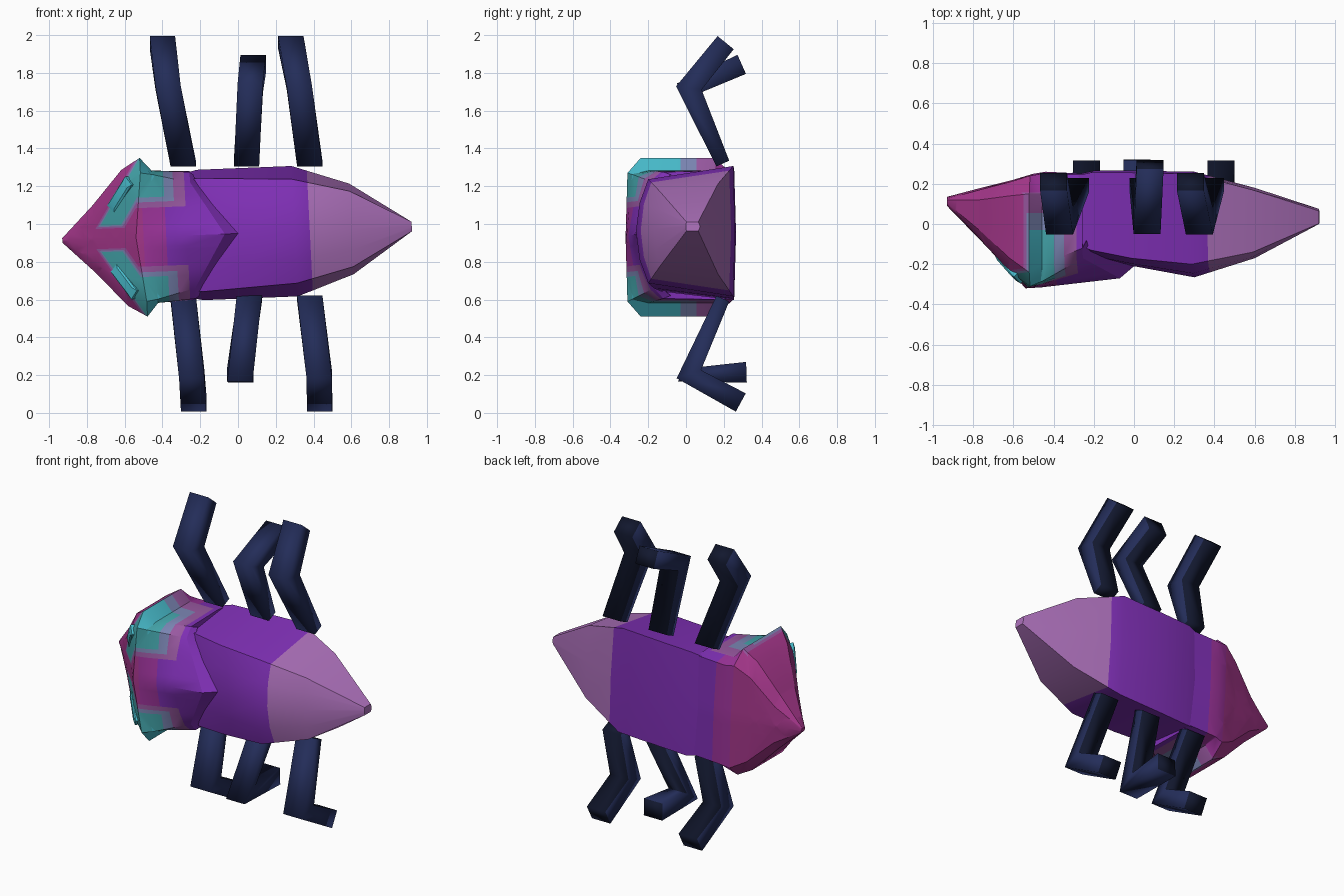
import bpy
import bmesh
from math import radians
from mathutils import Matrix, Vector

cube = bpy.data.objects.get("Cube")
if cube:
    bpy.data.objects.remove(cube, do_unlink=True)


def material(name, red, green, blue):
    mat = bpy.data.materials.new(name)
    mat.use_nodes = True
    mat.diffuse_color = (red, green, blue, 1)
    mat.node_tree.nodes["Principled BSDF"].inputs["Base Color"].default_value = (red, green, blue, 1)
    return mat


magenta = material("magenta", .38, .038, .26)
plum = material("plum", .34, .034, .33)
violet = material("violet", .22, .03, .48)
pale = material("pale purple", .42, .165, .5)
teal = material("teal", .058, .38, .41)
slate = material("slate blue", .2, .24, .46)
mauve = material("mauve", .32, .1, .36)
navy = material("navy", .017, .026, .1)
dark_navy = material("dark navy", .006, .009, .028)
cyan = material("cyan", .065, .5, .6)

# Body axis leans slightly: shear from the symmetric local frame into place
LEAN = Matrix(((1, 0, -.05, 0), (0, 1, 0, 0), (.04, 0, 1, .95), (0, 0, 0, 1)))


def finish(name, bm, mats, rule=None, lean=True, angle=30):
    bmesh.ops.recalc_face_normals(bm, faces=bm.faces)
    if rule:
        for face in bm.faces:
            face.material_index = mats.index(rule(face))
    if lean:
        bm.transform(LEAN)
    mesh = bpy.data.meshes.new(name)
    bm.to_mesh(mesh)
    bm.free()
    obj = bpy.data.objects.new(name, mesh)
    bpy.context.collection.objects.link(obj)
    for mat in mats:
        mesh.materials.append(mat)
    bpy.ops.object.select_all(action='DESELECT')
    obj.select_set(True)
    bpy.context.view_layer.objects.active = obj
    bpy.ops.object.shade_smooth_by_angle(angle=radians(angle))


def loft(halves):
    """Skin half rings, each mirrored across the middle plane."""
    bm = bmesh.new()
    rings = []
    for half in halves:
        mirrored = [(x, y, -w) for x, y, w in reversed(half[1:-1])]
        rings.append([bm.verts.new(p) for p in half + mirrored])
    for a, b in zip(rings, rings[1:]):
        for i in range(len(a)):
            j = (i + 1) % len(a)
            bm.faces.new((a[i], a[j], b[j], b[i]))
    bm.faces.new(rings[0])
    bm.faces.new(rings[-1])
    return bm


def cut(bm, normal, offset):
    normal = Vector(normal)
    bmesh.ops.bisect_plane(bm, geom=bm.verts[:] + bm.edges[:] + bm.faces[:], dist=.0001,
                           plane_co=normal * (offset / normal.length_squared), plane_no=normal)


# Abdomen with a long pale tail
def abdomen_ring(x, back, edge, edge_w, belly, belly_w):
    return [(x, back, 0), (x, back * .7 + edge * .3, edge_w * .55), (x, edge, edge_w),
            (x, belly, belly_w), (x, belly + .01, 0)]


TAIL_START = .38
bm = loft([abdomen_ring(*r) for r in (
    (-.36, -.08, -.06, .28, .22, .31),
    (-.2, -.17, -.13, .3, .255, .345),
    (0, -.21, -.17, .29, .255, .345),
    (.3, -.265, -.2, .275, .25, .345),
    (.6, -.17, -.14, .2, .17, .24),
    (.92, 0, .002, .025, .065, .025))])
cut(bm, (1, 0, 0), TAIL_START)
finish("abdomen", bm, [violet, pale],
       lambda f: pale if f.calc_center_median().x > TAIL_START else violet)


# Head and pointed neck shield, one continuous skin
def head_ring(x, back, back_w, side, side_w, low, belly):
    return [(x, back - .01, 0), (x, back, back_w), (x, side, side_w),
            (x, low, side_w), (x, belly, back_w), (x, belly + .01, 0)]


rings = [head_ring(*r) for r in (
    (-.93, .1, .01, .105, .012, .12, .125),
    (-.76, -.075, .12, -.03, .18, .12, .17),
    (-.6, -.24, .28, -.17, .36, .14, .21),
    (-.5, -.31, .34, -.24, .42, .15, .24),
    (-.44, -.285, .33, -.2, .35, .15, .25))]
rings[3][0] = (-.54, -.32, 0)
rings[4][0] = (-.46, -.315, 0)
flank = [(-.24, .15, .34), (-.24, .245, .33), (-.24, .25, 0)]
rings.append([(-.07, -.27, 0), (-.24, -.17, .28), (-.24, -.12, .335)] + flank)
bm = loft(rings)
# Overhanging rear lip of the shield
under = [(0, -.21, 0), (-.21, -.12, .29), (-.22, -.08, .32)]
for side in (1, -1):
    lip = [bm.verts.new((x, y, w * side)) for x, y, w in rings[5][:3] + under[::-1]]
    for a, b in ((0, 1), (1, 2)):
        bm.faces.new((lip[a], lip[b], lip[5 - b], lip[5 - a]))
bmesh.ops.remove_doubles(bm, verts=bm.verts, dist=.0001)

# Eye patch: a cheek corner and a slanted strip, each made of
# half spaces (normal, offset, growth of outer rings)
OUTER = ((1, 0, -.64), -.77, .15)
FLANK = ((0, -1, 0), .03, 1.7)
CORNER = [OUTER, FLANK, ((-1, 0, 0), .38, 1), ((0, 0, 1), .21, .5)]
STRIP = [OUTER, FLANK, ((-1, 0, .64), .66, .25), ((0, 0, 1), .07, .15)]
ZONES = [(teal, 0), (slate, .05), (mauve, .11)]
HEAD_END, BAND_END = -.5, -.38
for mat, grow in ZONES:
    for normal, offset, weight in CORNER + STRIP[2:]:
        for side in (1, -1):
            cut(bm, (normal[0], normal[1], normal[2] * side), offset - grow * weight)
cut(bm, (1, 0, 0), HEAD_END)
cut(bm, (1, 0, 0), BAND_END)


def head_colour(face):
    c = face.calc_center_median()
    p = Vector((c.x, c.y, abs(c.z)))
    for mat, grow in ZONES:
        for patch in (CORNER, STRIP):
            if all(Vector(n).dot(p) > d - grow * k for n, d, k in patch):
                # Rear rim of the cheek is brighter
                return cyan if mat == teal and face.normal.x > .5 else mat
    return magenta if c.x < HEAD_END else plum if c.x < BAND_END else violet


finish("head_and_shield", bm, [magenta, plum, violet, teal, slate, mauve, cyan], head_colour)

# Raised slab eyes on the slanted cheeks
for side, name in ((1, "upper_eye"), (-1, "lower_eye")):
    bm = bmesh.new()
    bmesh.ops.create_cube(bm, size=1)
    front = [f for f in bm.faces if f.normal.z > .9]
    bmesh.ops.inset_individual(bm, faces=front, thickness=.2, depth=.2)
    out = Vector((-.72, -.69, 0)).normalized()
    along = Vector((.11, -.115, .16 * side)).normalized()
    across = out.cross(along)
    frame = Matrix((along, across, out)).transposed().to_4x4()
    frame.translation = (-.602, -.212, .228 * side)
    bm.transform(frame @ Matrix.Diagonal((.21, .065, .04, 1)))
    finish(name, bm, [cyan])


# Bent legs: rectangular section swept through start, knee and tip
def leg(name, points, halves):
    bm = bmesh.new()
    pts = [Vector(p) for p in points]
    dirs = [(b - a).yz.normalized() for a, b in zip(pts, pts[1:])]
    rings = []
    for p, d, h in zip(pts, (dirs[0], (dirs[0] + dirs[1]).normalized(), dirs[1]), halves):
        n = Vector((0, -d.y, d.x)) * h
        wide = Vector((.067, 0, 0))
        rings.append([bm.verts.new(v) for v in (p + n + wide, p + n - wide, p - n - wide, p - n + wide)])
    for a, b in zip(rings, rings[1:]):
        for i in range(4):
            j = (i + 1) % 4
            bm.faces.new((a[i], a[j], b[j], b[i]))
    bm.faces.new(rings[0])
    bm.faces.new(rings[-1])
    finish(name, bm, [navy, dark_navy],
           lambda f: dark_navy if f.normal.y > .1 else navy, lean=False, angle=120)


UPPER = {"front": (-.29, -.37, -.4), "middle": (.045, .065, .08), "rear": (.38, .325, .28)}
LOWER = {"front": (-.29, -.245, -.235), "middle": (.06, .01, .015), "rear": (.38, .43, .432)}
for place, (a, b, c) in UPPER.items():
    tip = (c, .295, 1.845) if place == "middle" else (c, .21, 1.96)
    leg("upper_" + place + "_leg", [(a, .195, 1.32), (b, .015, 1.72), tip], (.037, .068, .055))
for place, (a, b, c) in LOWER.items():
    tip = (c, .32, .215) if place == "middle" else (c, .29, .055)
    leg("lower_" + place + "_leg", [(a, .195, .605), (b, .015, .205), tip], (.037, .068, .055))
